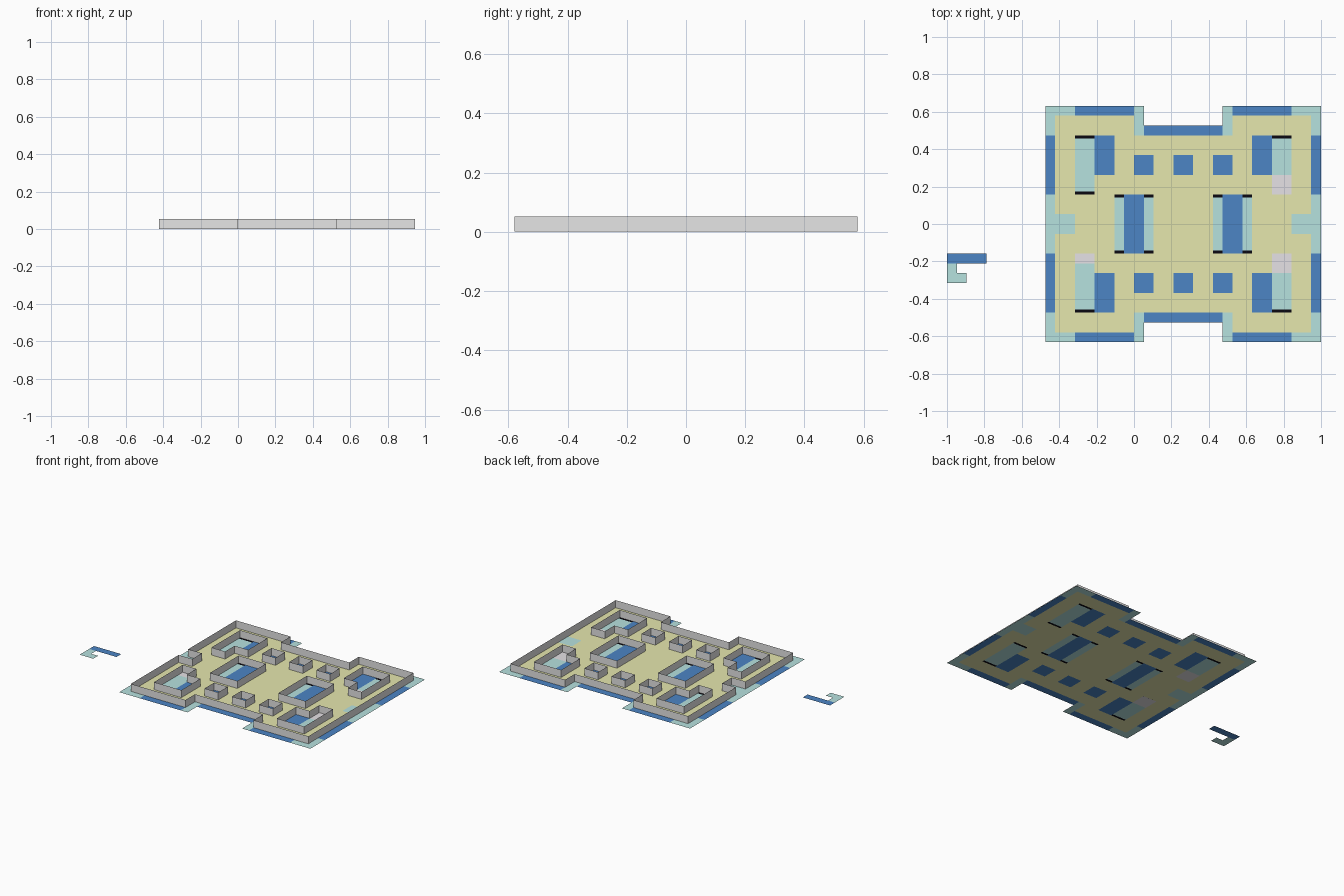
import bpy
import bmesh

if "Cube" in bpy.data.objects:
    bpy.data.objects.remove(bpy.data.objects["Cube"])

U = 1 / 19          # one tile
Z = 0.0004          # ground level; grey plates lie just above or below it


def material(name, rgb):
    m = bpy.data.materials.new(name)
    m.diffuse_color = (*rgb, 1)
    m.use_nodes = True
    m.node_tree.nodes["Principled BSDF"].inputs["Base Color"].default_value = m.diffuse_color
    return m


MATS = {
    'olive': material('olive floor', (0.79, 0.80, 0.42)),
    'blue': material('deep water blue', (0.072, 0.235, 0.56)),
    'teal': material('pale teal', (0.47, 0.76, 0.74)),
    'lilac': material('pale lilac grey', (0.79, 0.76, 0.79)),
    'wall': material('wall grey', (0.79, 0.79, 0.79)),
    'black': material('black gap', (0.003, 0.002, 0.005)),
}


def build(name, quads, mat):
    bm = bmesh.new()
    for q in quads:
        bm.faces.new([bm.verts.new(p) for p in q])
    bmesh.ops.remove_doubles(bm, verts=bm.verts, dist=1e-5)
    me = bpy.data.meshes.new(name)
    bm.to_mesh(me)
    bm.free()
    me.materials.append(MATS[mat])
    ob = bpy.data.objects.new(name, me)
    bpy.context.collection.objects.link(ob)
    return ob


def flat(x0, x1, y0, y1, z=Z):
    return [(x * U, y * U, z) for x, y in ((x0, y0), (x1, y0), (x1, y1), (x0, y1))]


# Ground: paint rectangles of tiles into a map; later paint covers earlier
tiles = {}


def paint(col, x0, x1, y0, y1):
    for x in range(x0, x1):
        for y in range(y0, y1):
            tiles[x, y] = col


def paint4(col, x0, x1, y0, y1):
    """Paint in all four quarters, mirrored about x = 5 tiles and y = 0."""
    for a, b in ((x0, x1), (10 - x1, 10 - x0)):
        paint(col, a, b, y0, y1)
        paint(col, a, b, -y1, -y0)


# floor
paint4('olive', -8, 0, 0, 11)
paint4('olive', 0, 10, 0, 9)
# outer border
paint4('teal', -9, -6, 11, 12)
paint4('teal', -9, -8, 9, 12)
paint4('blue', -9, -8, 3, 9)
paint4('teal', -9, -8, 0, 3)
paint4('teal', -8, -6, 0, 1)
paint4('blue', -6, 0, 11, 12)
paint4('teal', 0, 1, 9, 12)
paint4('blue', 1, 9, 9, 10)
# obstacle bases
paint4('blue', 0, 2, 5, 7)
paint4('blue', 4, 6, 5, 7)
paint4('teal', -2, 2, 0, 3)
paint4('blue', -1, 1, 0, 3)
paint4('blue', -4, -2, 5, 9)
paint4('teal', -6, -4, 3, 9)
# detached pieces on the left
paint('blue', -19, -15, -4, -3)
paint('teal', -19, -18, -6, -4)
paint('teal', -18, -17, -6, -5)

# Dark gaps: the end tiles of the teal strips are split, with a black end piece
gap = {}
for xs, ends in (((-6, -5, 14, 15), (3, 8)), ((-2, 1, 8, 11), (2,))):
    for x in xs:
        for e in ends:
            outer = e != 3              # black lies on the far side of the tile
            gap[x, e] = outer
            gap[x, -e - 1] = not outer

quads = {c: [] for c in MATS}
for (x, y), c in tiles.items():
    if (x, y) in gap:
        w = 0.3
        if gap[x, y]:
            quads['black'].append(flat(x, x + 1, y + 1 - w, y + 1))
            quads[c].append(flat(x, x + 1, y, y + 1 - w))
        else:
            quads['black'].append(flat(x, x + 1, y, y + w))
            quads[c].append(flat(x, x + 1, y + w, y + 1))
    else:
        quads[c].append(flat(x, x + 1, y, y + 1))

# Grey plates: some seen from above, some from below
top, under = 2 * Z, 0
quads['lilac'] = [flat(14, 16, 3, 5, top), flat(14, 16, -5, -3, top),
                  flat(-6, -4, -4, -3, top),
                  flat(-6, -4, 3, 5, under), flat(-6, -4, -5, -3, under)]

for col, name in (('olive', 'floor'), ('blue', 'water_tiles'), ('teal', 'shallow_tiles'),
                  ('lilac', 'grey_plates'), ('black', 'dark_gaps')):
    build(name, quads[col], col)


# Walls: open vertical sheets one tile high
def wall(name, pts):
    sides = []
    for (ax, ay), (bx, by) in zip(pts, pts[1:] + pts[:1]):
        a, b = (ax * U, ay * U), (bx * U, by * U)
        sides.append([(*a, Z), (*b, Z), (*b, U), (*a, U)])
    build(name, sides, 'wall')


def box(name, x0, x1, y0, y1):
    wall(name, [(x0, y0), (x1, y0), (x1, y1), (x0, y1)])


wall('outer_wall', [(-8, -11), (0, -11), (0, -9), (10, -9), (10, -11), (18, -11),
                    (18, 11), (10, 11), (10, 9), (0, 9), (0, 11), (-8, 11),
                    (-8, 1), (-6, 1), (-6, -1), (-8, -1)])
for x in (0, 4, 8):
    for y in (5, -7):
        box('small_block_wall', x, x + 2, y, y + 2)
for x in (-2, 8):
    box('centre_block_wall', x, x + 4, -3, 3)

# L-shaped corner blocks, mirrored into each quarter
ell = [(-6, 3), (-4, 3), (-4, 5), (-2, 5), (-2, 9), (-6, 9)]
for fx in (False, True):
    for s in (1, -1):
        pts = [(10 - x if fx else x, s * y) for x, y in ell]
        if fx != (s < 0):
            pts.reverse()
        wall('corner_block_wall', pts)
